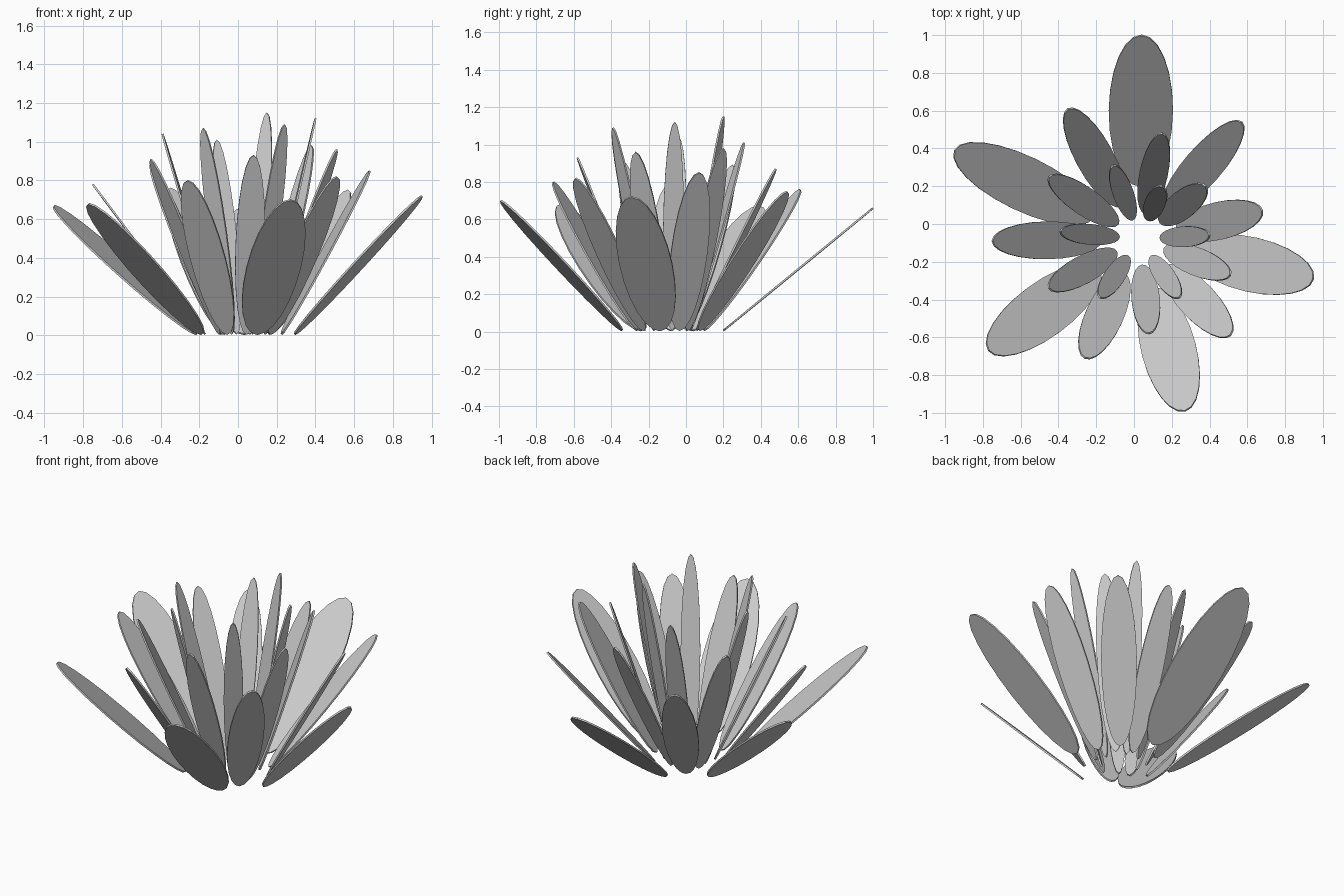
import bpy
import bmesh
from mathutils import Vector, Matrix

default_cube = bpy.data.objects.get("Cube")
if default_cube:
    bpy.data.objects.remove(default_cube, do_unlink=True)

grey = bpy.data.materials.new("petal_grey")
grey.use_nodes = True
grey.diffuse_color = (0.6, 0.6, 0.6, 1)
grey.node_tree.nodes["Principled BSDF"].inputs["Base Color"].default_value = grey.diffuse_color

CENTRE = Vector((0.03, -0.08, 0))
THICKNESS = 0.01
SIDES = 24


def petal(name, tip, base_radius, width):
    """Thin elliptical plate leaning outwards from the flower's centre to its tip."""
    tip = Vector(tip)
    outward = tip - CENTRE
    outward.z = 0
    base = CENTRE + outward.normalized() * base_radius
    base.z = 0.005
    along = tip - base
    length = along.length
    along.normalize()
    across = along.cross(Vector((0, 0, 1))).normalized()
    normal = across.cross(along)
    axes = Matrix((across * width, along * length, normal * THICKNESS)).transposed()
    placement = Matrix.Translation((base + tip) / 2) @ axes.to_4x4()

    bm = bmesh.new()
    bmesh.ops.create_cone(bm, cap_ends=True, segments=SIDES, radius1=0.5,
                          radius2=0.5, depth=1, matrix=placement)
    mesh = bpy.data.meshes.new(name)
    bm.to_mesh(mesh)
    bm.free()
    mesh.materials.append(grey)
    bpy.context.collection.objects.link(bpy.data.objects.new(name, mesh))


def ring(name, base_radius, width, tips):
    for number, tip in enumerate(tips):
        petal(f"{name}_{number + 1}", tip, base_radius, width)


# Upright petals around the centre
ring("inner_petal", 0.11, 0.11, [
    (-0.11, 0.31, 1.01), (0.15, 0.2, 1.15), (0.4, -0.06, 1.12),
    (0.24, -0.39, 1.09), (-0.18, -0.39, 1.07), (-0.39, -0.04, 1.04)])

# Second ring
ring("second_petal", 0.14, 0.15, [
    (0.15, 0.48, 0.87), (0.38, 0.2, 0.98), (0.51, -0.27, 0.96),
    (0.08, -0.58, 0.93), (-0.45, -0.34, 0.91), (-0.45, 0.25, 0.89)])

# Third ring, leaning further out
ring("third_petal", 0.2, 0.2, [
    (0.57, 0.54, 0.75), (0.68, 0.07, 0.85), (0.51, -0.59, 0.82),
    (-0.26, -0.71, 0.8), (-0.75, -0.09, 0.78), (-0.35, 0.61, 0.76)])

# Widest spreading petals, with an open gap on one side
ring("outer_petal", 0.27, 0.29, [
    (-0.95, 0.39, 0.67), (-0.77, -0.67, 0.68),
    (0.27, -0.99, 0.7), (0.95, -0.29, 0.72)])
ring("back_petal", 0.28, 0.34, [(0.04, 1.0, 0.66)])
